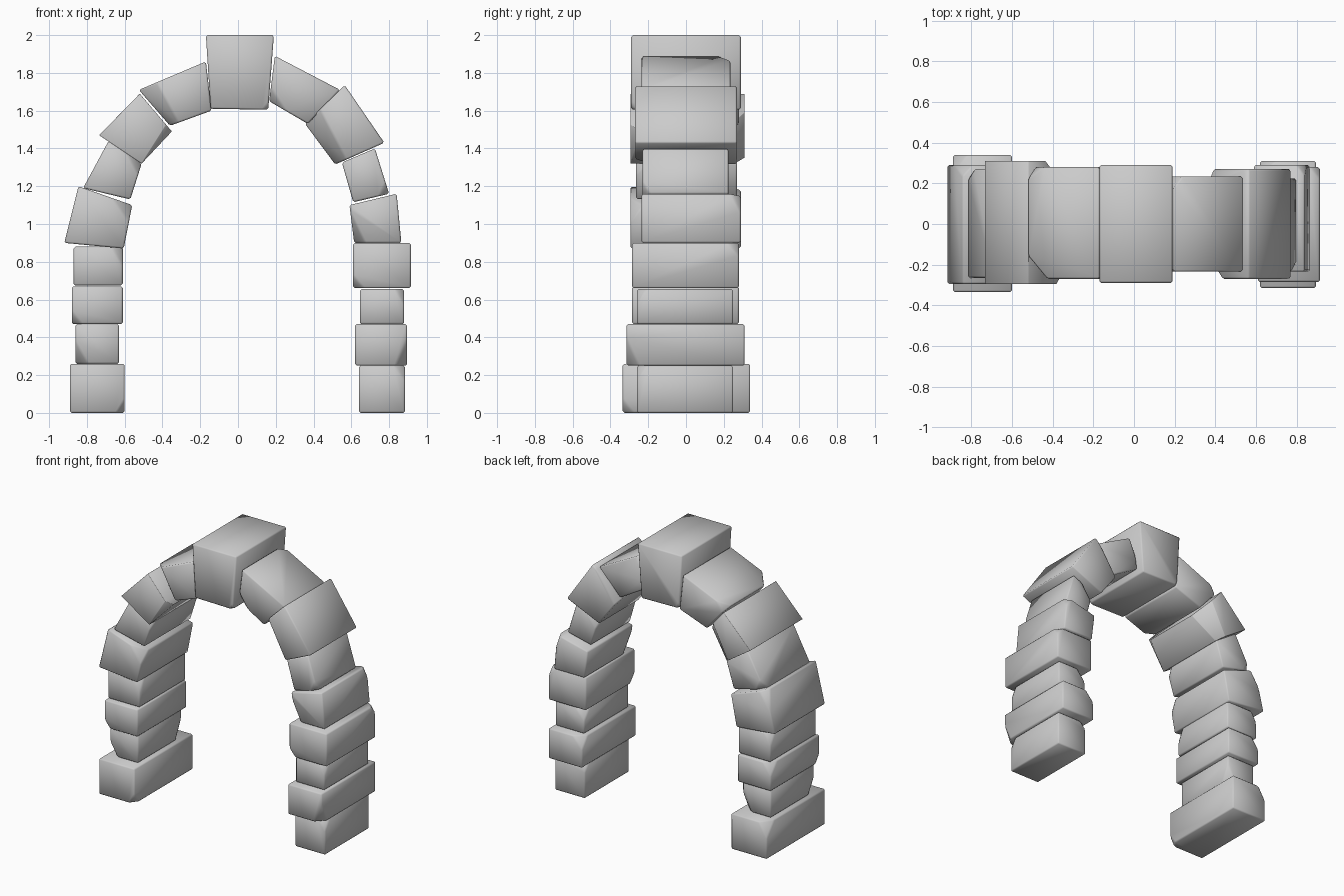
import bpy, bmesh, random
from mathutils import Vector

if "Cube" in bpy.data.objects:
    bpy.data.objects.remove(bpy.data.objects["Cube"])

random.seed(4)


def block(x0, x1, z0, z1):
    return [(x0, z0), (x1, z0), (x1, z1), (x0, z1)]


def stone(name, outline, y0, y1, chop=0.07):
    """Rough-hewn block: front outline extruded in depth, corners chopped, edges worn."""
    bm = bmesh.new()
    front = [bm.verts.new((x, y0, z)) for x, z in outline]
    back = [bm.verts.new((x, y1, z)) for x, z in outline]
    bm.faces.new(front)
    bm.faces.new(back[::-1])
    for i in range(4):
        j = (i + 1) % 4
        bm.faces.new((front[j], front[i], back[i], back[j]))
    bmesh.ops.recalc_face_normals(bm, faces=bm.faces)
    # chop one front corner and one different back corner
    mid = sum((v.co for v in bm.verts), Vector()) / 8
    a = random.randrange(4)
    b = (a + random.choice((1, 2, 3))) % 4
    for p in (front[a].co.copy(), back[b].co.copy()):
        n = (p - mid)
        n = Vector((1 if n.x > 0 else -1, 1 if n.y > 0 else -1, 1 if n.z > 0 else -1))
        n.y *= random.uniform(0.7, 1.2)
        n.z *= random.uniform(0.4, 0.9)
        n.normalize()
        geom = bm.verts[:] + bm.edges[:] + bm.faces[:]
        bmesh.ops.bisect_plane(bm, geom=geom, plane_co=p - n * chop * random.uniform(0.4, 0.7),
                               plane_no=n, clear_outer=True)
        bmesh.ops.holes_fill(bm, edges=[e for e in bm.edges if e.is_boundary])
    bmesh.ops.recalc_face_normals(bm, faces=bm.faces)
    bmesh.ops.bevel(bm, geom=bm.edges[:], offset=0.009, segments=1,
                    affect='EDGES', clamp_overlap=True)
    for f in bm.faces:
        f.smooth = True
    me = bpy.data.meshes.new(name)
    bm.to_mesh(me)
    bm.free()
    ob = bpy.data.objects.new(name, me)
    bpy.context.collection.objects.link(ob)


# left pier and left voussoirs, bottom to top
left = [
    (block(-.89, -.60, 0, .26), -.335, .34),
    (block(-.86, -.63, .26, .47), -.25, .25),
    (block(-.88, -.61, .47, .67), -.285, .28),
    (block(-.87, -.61, .675, .88), -.26, .27),
    ([(-.92, .90), (-.605, .87), (-.56, 1.10), (-.845, 1.20)], -.295, .29),
    ([(-.82, 1.19), (-.57, 1.13), (-.51, 1.32), (-.685, 1.44)], -.265, .27),
    ([(-.735, 1.47), (-.51, 1.32), (-.35, 1.49), (-.52, 1.69)], -.295, .31),
    ([(-.525, 1.71), (-.36, 1.52), (-.14, 1.60), (-.17, 1.86)], -.27, .28),
]
# right pier and right voussoirs, bottom to top
right = [
    (block(.64, .885, 0, .25), -.26, .25),
    (block(.62, .895, .25, .47), -.315, .31),
    (block(.645, .88, .47, .655), -.26, .25),
    (block(.61, .915, .66, .90), -.285, .28),
    ([(.615, .90), (.865, .90), (.84, 1.16), (.59, 1.10)], -.235, .29),
    ([(.61, 1.115), (.80, 1.16), (.725, 1.40), (.55, 1.325)], -.23, .225),
    ([(.515, 1.315), (.775, 1.43), (.565, 1.735), (.355, 1.53)], -.27, .27),
    ([(.37, 1.53), (.54, 1.71), (.195, 1.89), (.165, 1.65)], -.235, .235),
]
for side, stones in (("left", left), ("right", right)):
    for i, (outline, y0, y1) in enumerate(stones):
        stone(f"{side}_{'pier' if i < 4 else 'arch'}_stone_{i + 1}", outline, y0, y1)

# keystone
stone("keystone", [(-.145, 1.61), (.16, 1.605), (.19, 2), (-.17, 2)], -.29, .29, 0.03)
